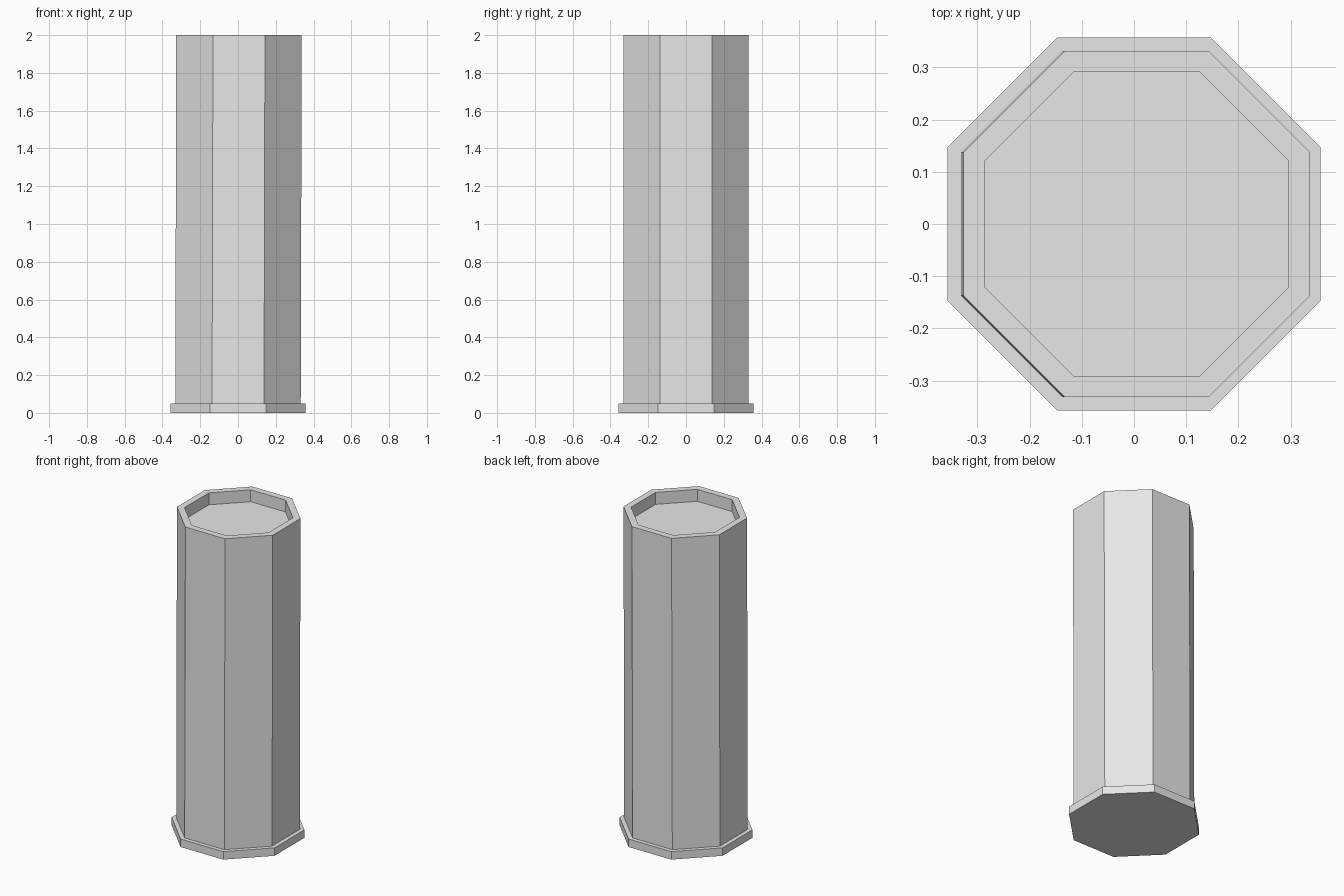
import bpy, bmesh, math

cube = bpy.data.objects.get("Cube")
if cube:
    bpy.data.objects.remove(cube, do_unlink=True)

SIDES = 8
LEAN = 0.005 / 2  # slight sideways lean of the column per unit height

grey = bpy.data.materials.new("light_grey")
grey.use_nodes = True
grey.diffuse_color = (0.8, 0.8, 0.8, 1)
grey.node_tree.nodes["Principled BSDF"].inputs["Base Color"].default_value = (0.8, 0.8, 0.8, 1)


def octagonal_solid(name, profile, lean=0.0):
    """Loft octagon rings through (apothem, height) pairs and cap both ends."""
    bm = bmesh.new()
    rings = []
    for apothem, z in profile:
        r = apothem / math.cos(math.pi / SIDES)
        angles = [(i + 0.5) * math.tau / SIDES for i in range(SIDES)]
        rings.append([bm.verts.new((r * math.cos(a) + lean * z, r * math.sin(a), z))
                      for a in angles])
    for low, high in zip(rings, rings[1:]):
        for i in range(SIDES):
            j = (i + 1) % SIDES
            bm.faces.new((low[i], low[j], high[j], high[i]))
    bm.faces.new(rings[0][::-1])
    bm.faces.new(rings[-1])
    bmesh.ops.recalc_face_normals(bm, faces=bm.faces)
    mesh = bpy.data.meshes.new(name)
    bm.to_mesh(mesh)
    bm.free()
    mesh.materials.append(grey)
    obj = bpy.data.objects.new(name, mesh)
    bpy.context.collection.objects.link(obj)
    return obj


# Wide foot plate
octagonal_solid("base_plate", [(0.357, 0), (0.357, 0.05)])

# Tall column with a raised rim around a sunken top
octagonal_solid("column", [(0.332, 0.05), (0.332, 2.0), (0.2915, 2.0), (0.2915, 1.925)], LEAN)
